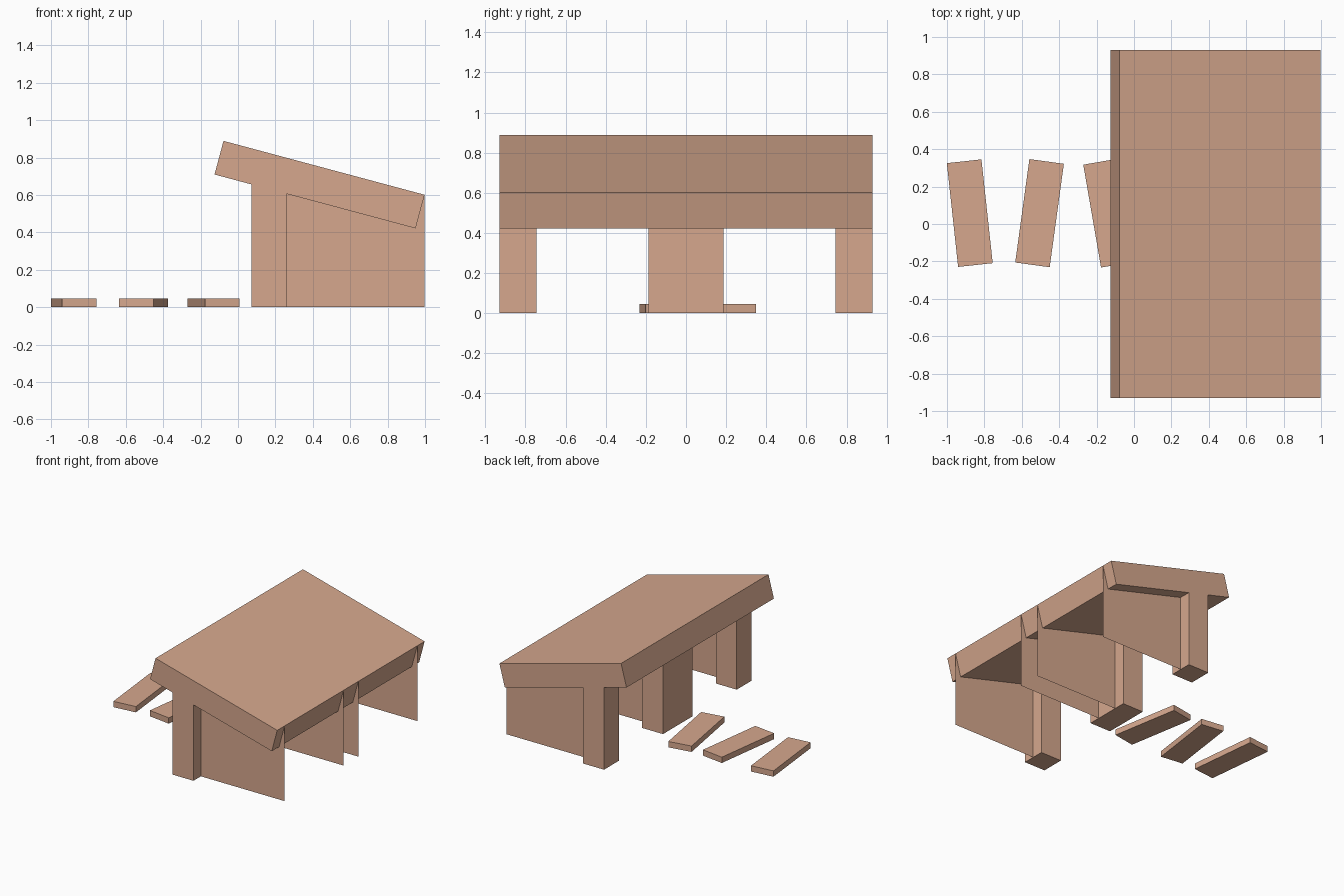
import bpy, bmesh
from math import radians, tan, sin, cos

if "Cube" in bpy.data.objects:
    bpy.data.objects.remove(bpy.data.objects["Cube"])

mat = bpy.data.materials.new("warm_tan")
mat.diffuse_color = (0.67, 0.39, 0.27, 1)
mat.use_nodes = True
mat.node_tree.nodes["Principled BSDF"].inputs["Base Color"].default_value = mat.diffuse_color

SLOPE = radians(15)
ROOF_X, ROOF_Z, ROOF_T = 0.436, 0.655, 0.186
HALF_Y = 0.93


def underside(x):
    """Height of the roof's lower face at x."""
    px = ROOF_X - sin(SLOPE) * ROOF_T / 2
    pz = ROOF_Z - cos(SLOPE) * ROOF_T / 2
    return pz - (x - px) * tan(SLOPE)


def box(name, loc, size, rot=(0, 0, 0)):
    bpy.ops.mesh.primitive_cube_add(size=1, location=loc, rotation=rot)
    ob = bpy.context.object
    ob.name = name
    ob.scale = size
    ob.data.materials.append(mat)
    return ob


def profile(name, pts, y0, y1=None):
    """XZ outline at y0, extruded to y1 when given."""
    bm = bmesh.new()
    face = bm.faces.new([bm.verts.new((x, y0, z)) for x, z in pts])
    if y1 is not None:
        geom = bmesh.ops.extrude_face_region(bm, geom=[face], use_keep_orig=True)["geom"]
        verts = [g for g in geom if isinstance(g, bmesh.types.BMVert)]
        bmesh.ops.translate(bm, verts=verts, vec=(0, y1 - y0, 0))
        bmesh.ops.recalc_face_normals(bm, faces=bm.faces[:])
    me = bpy.data.meshes.new(name)
    bm.to_mesh(me)
    bm.free()
    me.materials.append(mat)
    ob = bpy.data.objects.new(name, me)
    bpy.context.collection.objects.link(ob)
    return ob


# Sloping roof slab
box("roof", (ROOF_X, 0, ROOF_Z), (1.113, 2 * HALF_Y, ROOF_T), (0, SLOPE, 0))

# Pillars, cut to the roof slope
A, B = 0.073, 0.258
pillar = [(A, 0), (B, 0), (B, underside(B)), (A, underside(A))]
for name, y0, y1 in (("front_pillar", -HALF_Y, -0.744),
                     ("middle_pillar", -0.186, 0.186),
                     ("back_pillar", 0.744, HALF_Y)):
    profile(name, pillar, y0, y1)

# Thin wall sheets running behind the pillars
wall = [(B, 0), (0.998, 0), (0.998, 0.60), (B, underside(B))]
for i, y in enumerate((-0.837, -0.093, 0.093, 0.837)):
    profile(f"wall_sheet_{i + 1}", wall, y)

# Loose planks on the ground
for i, (x, deg) in enumerate(((-0.878, 6.2), (-0.505, -7.8), (-0.132, 9.8))):
    box(f"plank_{i + 1}", (x, 0.058, 0.0232), (0.186, 0.558, 0.0465), (0, 0, radians(deg)))
